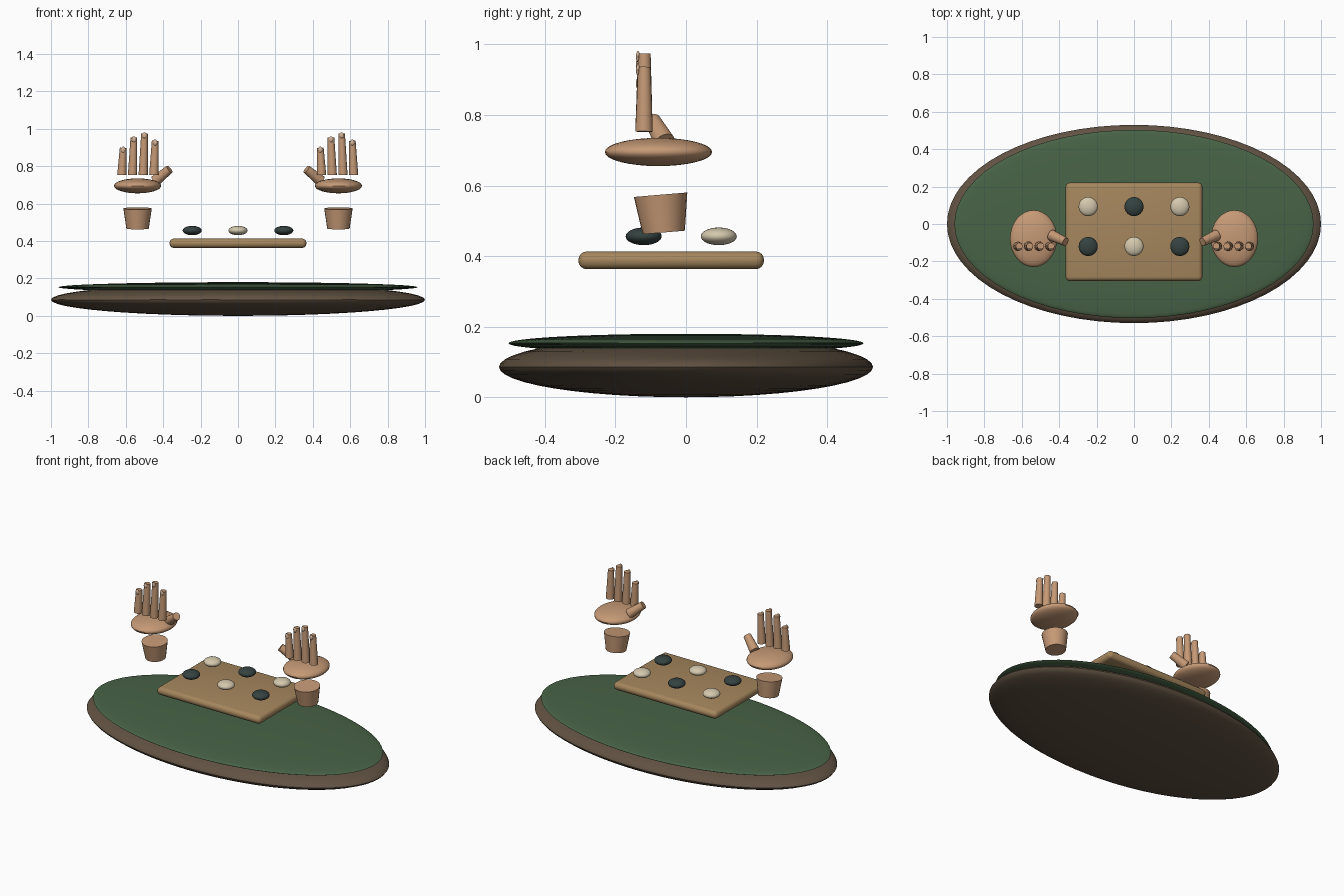
import bpy, math
from mathutils import Vector

if "Cube" in bpy.data.objects:
    bpy.data.objects.remove(bpy.data.objects["Cube"])


def material(name, rgb):
    m = bpy.data.materials.new(name)
    m.diffuse_color = (*rgb, 1)
    m.use_nodes = True
    m.node_tree.nodes["Principled BSDF"].inputs["Base Color"].default_value = m.diffuse_color
    return m


RIM = material("dark_wood", (0.12, 0.085, 0.055))
FELT = material("green_felt", (0.065, 0.125, 0.062))
WOOD = material("light_wood", (0.38, 0.24, 0.11))
SKIN = material("skin", (0.56, 0.32, 0.18))
NAIL = material("nail", (0.68, 0.46, 0.32))
PALE = material("pale_stone", (0.66, 0.58, 0.42))
DARK = material("dark_stone", (0.035, 0.055, 0.052))


def finish(name, mat):
    o = bpy.context.object
    o.name = name
    o.data.materials.append(mat)
    bpy.ops.object.transform_apply(location=False, rotation=True, scale=True)
    bpy.ops.object.shade_smooth_by_angle(angle=math.radians(40))
    return o


def ellipsoid(name, loc, radii, mat, seg=32, rings=16):
    bpy.ops.mesh.primitive_uv_sphere_add(segments=seg, ring_count=rings, radius=1, location=loc)
    bpy.context.object.scale = radii
    return finish(name, mat)


def taper(name, a, b, r1, r2, mat, seg=16):
    a, b = Vector(a), Vector(b)
    d = b - a
    bpy.ops.mesh.primitive_cone_add(vertices=seg, radius1=r1, radius2=r2,
                                    depth=d.length, location=(a + b) / 2)
    bpy.context.object.rotation_euler = d.to_track_quat('Z', 'Y').to_euler()
    return finish(name, mat)


# Oval base and felt top
ellipsoid("table_base", (0, 0, 0.086), (1.0, 0.53, 0.086), RIM, 64, 24)
ellipsoid("felt_top", (0, 0, 0.153), (0.96, 0.503, 0.027), FELT, 64, 24)

# Floating board with rounded edges
bpy.ops.mesh.primitive_cube_add(size=1, location=(0, -0.042, 0.388))
board = bpy.context.object
board.scale = (0.732, 0.526, 0.05)
bpy.ops.object.transform_apply(location=False, rotation=False, scale=True)
bev = board.modifiers.new("round", 'BEVEL')
bev.width = 0.0235
bev.segments = 4
bpy.ops.object.modifier_apply(modifier="round")
finish("board", WOOD)

# Two rows of alternating stones
for row, y in enumerate((-0.12, 0.093)):
    for col, x in enumerate((-0.245, 0, 0.245)):
        ellipsoid(f"stone_{row}_{col}", (x, y, 0.456), (0.051, 0.051, 0.025),
                  PALE if (row + col) % 2 else DARK)

# Hands: cuff, palm, fingers with nails, inward thumb
for s, side in ((-1, "left"), (1, "right")):
    cx = 0.537 * s
    taper(f"{side}_cuff", (cx, -0.063, 0.467), (cx, -0.072, 0.574), 0.06, 0.076, SKIN, 24)
    ellipsoid(f"{side}_palm", (cx, -0.078, 0.695), (0.126, 0.152, 0.04), SKIN)
    for i, top in enumerate((0.898, 0.953, 0.974, 0.936)):
        x = cx - 0.087 + 0.057 * i
        tip = x - 0.01 * s
        taper(f"{side}_finger_{i}", (x - 0.003 * s, -0.119, 0.753), (tip, -0.118, top),
              0.025, 0.018, SKIN)
        ellipsoid(f"{side}_nail_{i}", (tip, -0.136, top - 0.009), (0.012, 0.006, 0.016), NAIL, 16, 8)
    taper(f"{side}_thumb", (0.442 * s, -0.06, 0.722), (0.366 * s, -0.095, 0.784),
          0.03, 0.023, SKIN)
